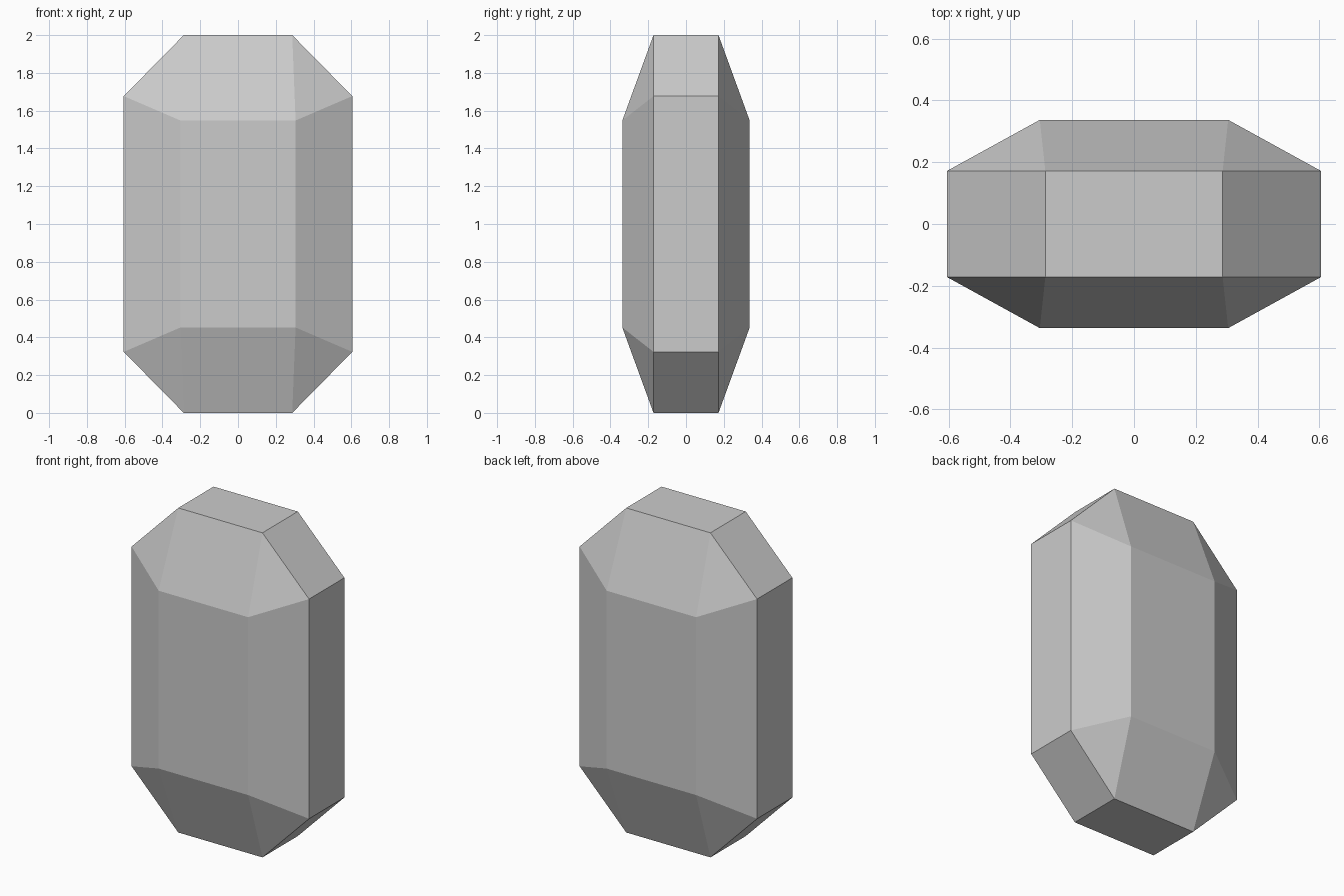
import bpy, bmesh
from itertools import product

if "Cube" in bpy.data.objects:
    bpy.data.objects.remove(bpy.data.objects["Cube"])

# One corner of the faceted block: on the end cap, the broad face and the narrow side
corner = [(0.287, 0.172, 1.0), (0.305, 0.337, 0.548), (0.605, 0.172, 0.677)]

# Mirror the corner into all eight octants and wrap the points in flat facets
bm = bmesh.new()
for (x, y, z), (sx, sy, sz) in product(corner, product((-1, 1), repeat=3)):
    bm.verts.new((sx * x, sy * y, 1 + sz * z))
bmesh.ops.convex_hull(bm, input=bm.verts[:])
bmesh.ops.dissolve_limit(bm, angle_limit=0.01, verts=bm.verts[:], edges=bm.edges[:])
bmesh.ops.recalc_face_normals(bm, faces=bm.faces[:])

mesh = bpy.data.meshes.new("faceted_crystal")
bm.to_mesh(mesh)
bm.free()
crystal = bpy.data.objects.new("faceted_crystal", mesh)
bpy.context.collection.objects.link(crystal)
